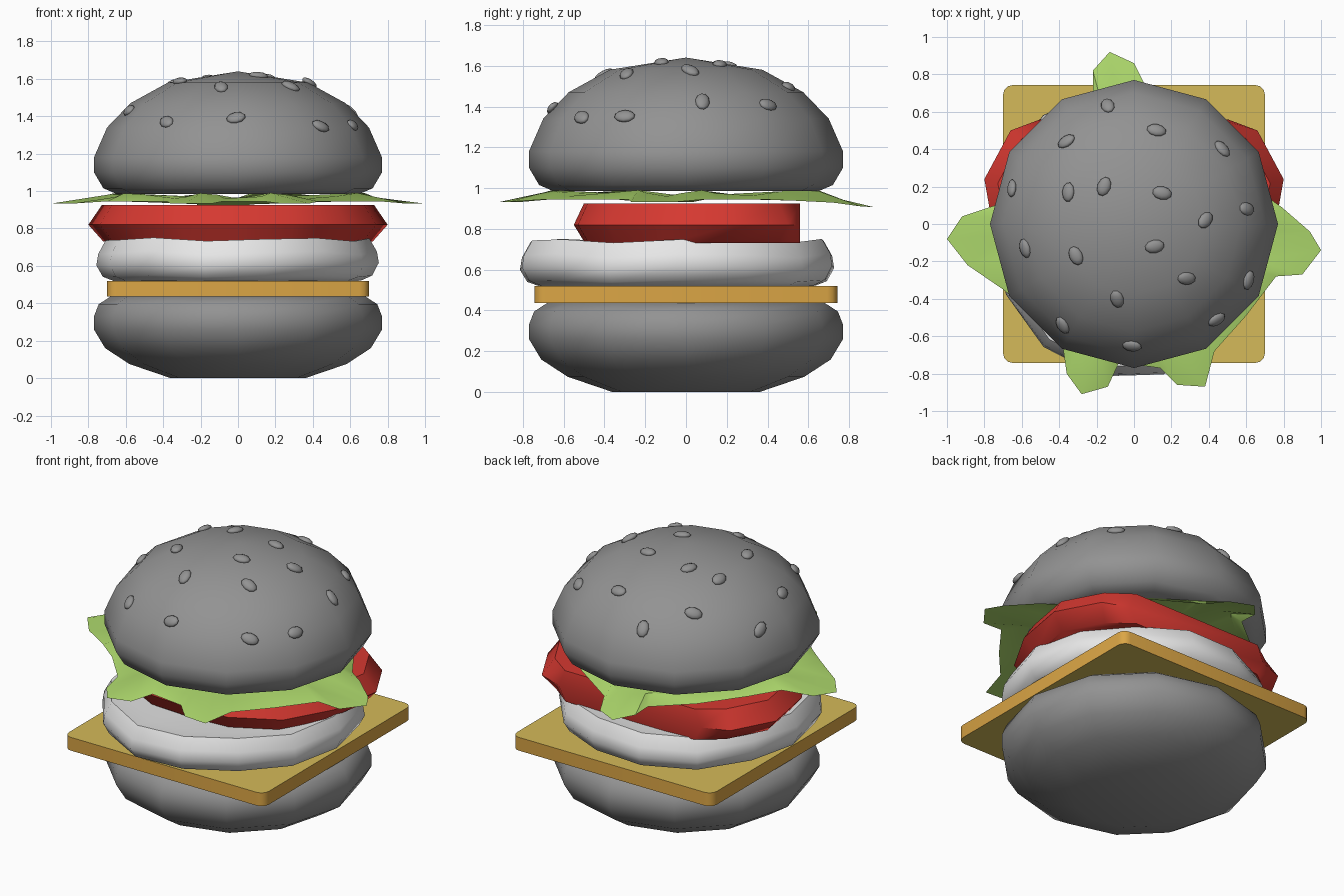
import bpy, bmesh, math
from mathutils import Vector, Matrix
from mathutils.bvhtree import BVHTree

if "Cube" in bpy.data.objects:
    bpy.data.objects.remove(bpy.data.objects["Cube"])


def material(name, rgb):
    m = bpy.data.materials.new(name)
    m.diffuse_color = (*rgb, 1)
    m.use_nodes = True
    m.node_tree.nodes["Principled BSDF"].inputs["Base Color"].default_value = m.diffuse_color
    return m


GREY = material("bun grey", (0.29, 0.29, 0.29))
WHITE = material("patty white", (0.80, 0.80, 0.80))
RED = material("tomato red", (0.67, 0.04, 0.03))
GREEN = material("lettuce green", (0.42, 0.69, 0.15))
YELLOW = material("cheese yellow", (0.66, 0.49, 0.10))
ORANGE = material("cheese orange", (0.71, 0.38, 0.06))


def finish(bm, name, mats, angle=50):
    bmesh.ops.recalc_face_normals(bm, faces=bm.faces)
    me = bpy.data.meshes.new(name)
    bm.to_mesh(me)
    ob = bpy.data.objects.new(name, me)
    bpy.context.collection.objects.link(ob)
    for m in mats:
        me.materials.append(m)
    bpy.ops.object.select_all(action='DESELECT')
    ob.select_set(True)
    bpy.context.view_layer.objects.active = ob
    bpy.ops.object.shade_smooth_by_angle(angle=math.radians(angle))
    return ob


def loft(name, rings, mat, bottom=None, top=None, angle=50, open_bottom=False):
    """Join closed rings of points; the ends are flat caps or fans to a point."""
    bm = bmesh.new()
    vs = [[bm.verts.new(p) for p in r] for r in rings]
    n = len(vs[0])
    for a, b in zip(vs, vs[1:]):
        for i in range(n):
            j = (i + 1) % n
            bm.faces.new((a[i], a[j], b[j], b[i]))
    for ring, tip in ((vs[0], bottom), (vs[-1], top)):
        if tip is not None:
            c = bm.verts.new(tip)
            for i in range(n):
                bm.faces.new((ring[i], ring[(i + 1) % n], c))
        elif not (open_bottom and ring is vs[0]):
            bm.faces.new(ring)
    return finish(bm, name, [mat], angle)


def circle(r, z, n=12):
    return [(r * math.cos(2 * math.pi * i / n), r * math.sin(2 * math.pi * i / n), z)
            for i in range(n)]


# Buns: twelve-sided turned profiles
loft("bottom_bun", [circle(r, z) for r, z in (
    (0.36, 0.0), (0.58, 0.075), (0.71, 0.16), (0.77, 0.26), (0.77, 0.33),
    (0.745, 0.395), (0.68, 0.437))], GREY)
top_bun = loft("top_bun", [circle(r, z) for r, z in (
    (0.65, 0.985), (0.72, 1.015), (0.77, 1.10), (0.77, 1.18), (0.70, 1.34),
    (0.575, 1.47), (0.375, 1.58))], GREY, top=(0, 0, 1.64))

# Sesame seeds: flattened ellipsoids (x, y, turn) laid on the bun surface
tree_bm = bmesh.new()
tree_bm.from_mesh(top_bun.data)
tree = BVHTree.FromBMesh(tree_bm)
tree_bm.free()
bm = bmesh.new()
for x, y, turn in (
        (-0.14, 0.63, 110), (0.12, 0.50, -10), (-0.36, 0.44, 25), (0.47, 0.40, -50),
        (-0.65, 0.19, 110), (-0.35, 0.17, 90), (-0.16, 0.20, 70), (0.15, 0.165, -10),
        (0.60, 0.08, 0), (0.38, 0.02, 45), (-0.58, -0.13, 105), (-0.31, -0.17, 115),
        (0.11, -0.12, 10), (0.28, -0.29, -10), (0.61, -0.30, 75), (-0.09, -0.40, 100),
        (-0.38, -0.54, 110), (0.44, -0.51, 20), (-0.01, -0.65, 0)):
    hit, normal, _, _ = tree.ray_cast(Vector((x, y, 3)), Vector((0, 0, -1)))
    tilt = Vector((0, 0, 1)).rotation_difference(normal).to_matrix().to_4x4()
    place = (Matrix.Translation(hit + normal * 0.004) @ tilt
             @ Matrix.Rotation(math.radians(turn), 4, 'Z')
             @ Matrix.Diagonal((0.053, 0.036, 0.02, 1)))
    bmesh.ops.create_uvsphere(bm, u_segments=10, v_segments=6, radius=1, matrix=place)
finish(bm, "sesame_seeds", [GREY], 60)

# Cheese: square slice with rounded corners, orange rim
bm = bmesh.new()
bmesh.ops.create_cube(bm, size=1, matrix=Matrix.Translation((0, 0, 0.478))
                      @ Matrix.Diagonal((1.40, 1.485, 0.084, 1)))
upright = [e for e in bm.edges if abs(e.verts[0].co.z - e.verts[1].co.z) > 0.01]
bmesh.ops.bevel(bm, geom=upright, offset=0.05, segments=3, profile=0.5, affect='EDGES')
bm.normal_update()
for f in bm.faces:
    f.material_index = 0 if abs(f.normal.z) > 0.5 else 1
finish(bm, "cheese", [YELLOW, ORANGE], 40)


# Patty: lumpy disc with a raised rim
def lumpy(r, z, wave):
    pts = []
    for i in range(14):
        a = 2 * math.pi * i / 14
        k = r * (1 + 0.012 * math.sin(3 * a + 1))
        pts.append((k * math.cos(a) - 0.01, 1.04 * k * math.sin(a) - 0.04,
                    z + wave * math.sin(5 * a + 0.6)))
    return pts


loft("patty", [lumpy(0.66, 0.52, 0.002), lumpy(0.72, 0.545, 0.006), lumpy(0.755, 0.61, 0.012),
               lumpy(0.745, 0.67, 0.012), lumpy(0.705, 0.742, 0.01), lumpy(0.60, 0.728, 0.006)],
     WHITE, top=(0, 0, 0.715))

# Tomato: wide slice with a bulging rim and a flat back
half = [(0.0, -0.55), (0.30, -0.53), (0.58, -0.38), (0.74, -0.10), (0.80, 0.24),
        (0.66, 0.50), (0.50, 0.56)]
outline = half + [(-x, y) for x, y in reversed(half[1:])]


def slice_ring(s, z):
    return [(x * s, y if y > 0.55 else y * s, z) for x, y in outline]


loft("tomato", [slice_ring(0.90, 0.73), slice_ring(1.0, 0.82), slice_ring(0.91, 0.925)], RED)

# Lettuce: thin frilly sheet whose leaf tips droop outside the bun
edge = [(0.69, 0.16), (0.79, 0.09), (0.94, -0.04), (1.0, -0.14), (0.90, -0.27), (0.76, -0.28),
        (0.60, -0.49), (0.43, -0.68), (0.38, -0.87), (0.23, -0.86), (0.14, -0.77),
        (-0.08, -0.74), (-0.14, -0.87), (-0.28, -0.91), (-0.36, -0.80), (-0.38, -0.66),
        (-0.56, -0.46), (-0.70, -0.35), (-0.89, -0.22), (-1.0, -0.08), (-0.92, 0.04),
        (-0.74, 0.10), (-0.63, 0.28), (-0.44, 0.52), (-0.22, 0.70), (-0.22, 0.82),
        (-0.13, 0.92), (0.0, 0.86), (0.07, 0.72), (0.36, 0.53), (0.56, 0.36)]
outer = [(x, y, 0.945 - 0.05 * max(0, y - 0.4) - 0.012 * (math.hypot(x, y) > 0.85))
         for x, y in edge]
inner = []
for i, (x, y) in enumerate(edge):
    k = min(0.68, math.hypot(x, y) * 0.9) / math.hypot(x, y)
    inner.append((x * k, y * k, 0.975 + 0.015 * math.sin(i * 1.6)))
loft("lettuce", [outer, inner], GREEN, top=(0, 0, 0.96), angle=30, open_bottom=True)
